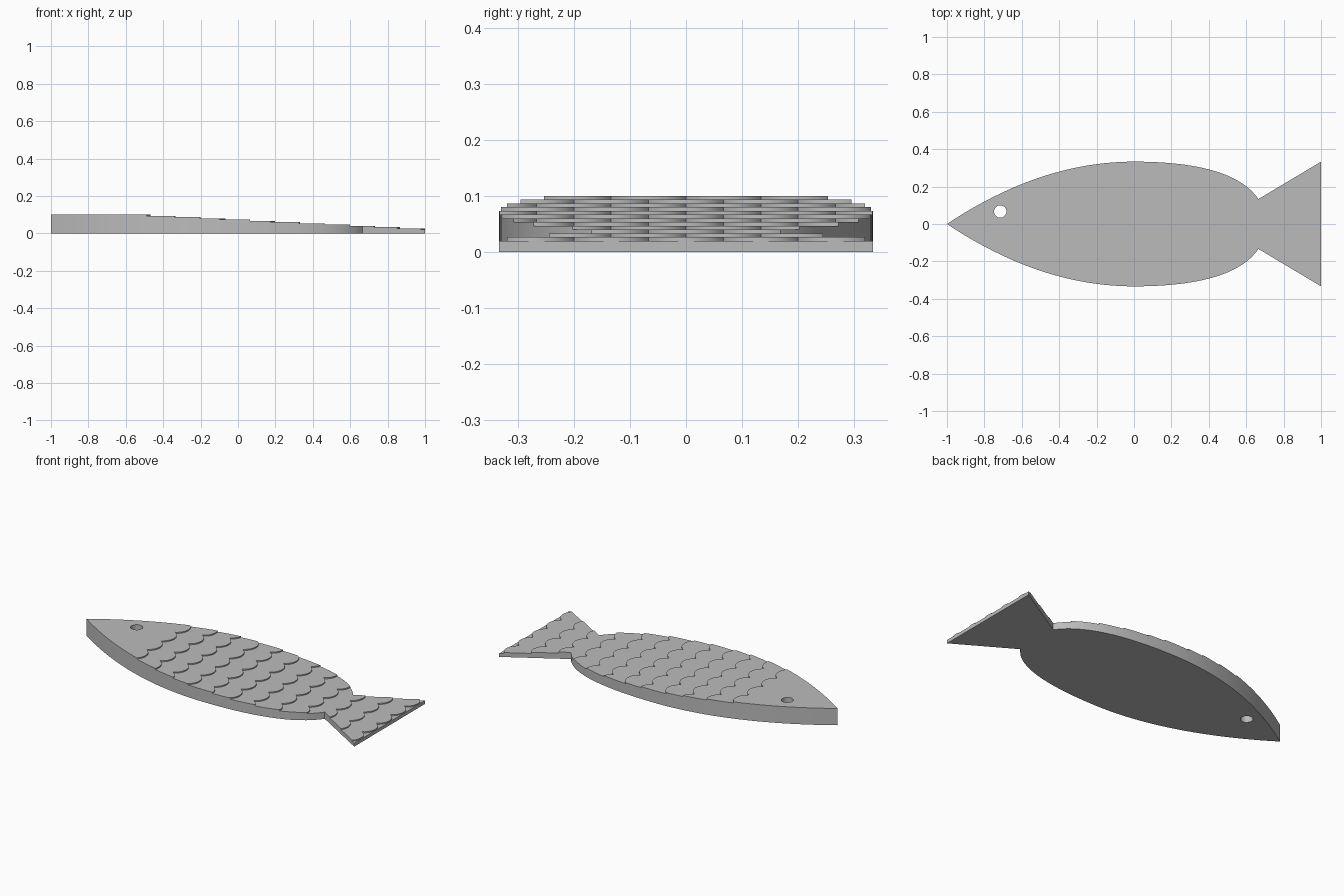
import bpy
import bmesh
import math

cube = bpy.data.objects.get("Cube")
if cube:
    bpy.data.objects.remove(cube, do_unlink=True)

UNIT = 2 / 15          # scale width and row spacing
ROWS = 12
TOP, TAIL_TOP = 0.10, 0.02
RADIUS = 0.075         # radius of each rounded scale tip

grey = bpy.data.materials.new("plain grey")
grey.use_nodes = True
grey.diffuse_color = (0.5, 0.5, 0.5, 1)
grey.node_tree.nodes["Principled BSDF"].inputs["Base Color"].default_value = (0.5, 0.5, 0.5, 1)


def add_prism(bm, points, low, high):
    """Upright prism over a flat outline."""
    bottom = [bm.verts.new((x, y, low)) for x, y in points]
    top = [bm.verts.new((x, y, high)) for x, y in points]
    bm.faces.new(bottom[::-1])
    bm.faces.new(top)
    for i in range(len(points)):
        j = (i + 1) % len(points)
        bm.faces.new((bottom[i], bottom[j], top[j], top[i]))


def make_object(name, bm):
    bmesh.ops.recalc_face_normals(bm, faces=bm.faces[:])
    mesh = bpy.data.meshes.new(name)
    bm.to_mesh(mesh)
    bm.free()
    mesh.materials.append(grey)
    obj = bpy.data.objects.new(name, mesh)
    bpy.context.scene.collection.objects.link(obj)
    return obj


def fish_outline():
    """Pointed head, curved flanks and a straight-sided tail."""
    half = []
    for i in range(1, 25):                       # nose to widest point
        x = -1 + i / 24
        half.append((x, (1 - x * x) / 3))
    for i in range(1, 21):                       # widest point to tail root
        t = i / 20
        half.append((2 * t * (1 - t) * 0.53 + t * t * 0.665, 1 / 3 - 0.2 * t * t))
    half.append((1, 1 / 3))
    return [(-1, 0)] + [(x, -y) for x, y in half] + half[::-1]


def scale_row(k):
    """Layer that ends in a scalloped row of scale tips."""
    tip = -0.468 + UNIT * k
    spread = math.asin(UNIT / 2 / RADIUS)
    shift = 0.5 if k % 2 == 0 else 0
    first = -4 if k % 2 == 0 else -3
    edge = []
    for n in range(first, 4):
        y = (n + shift) * UNIT
        for i in range(0 if n == first else 1, 13):
            a = spread * (i / 6 - 1)
            edge.append((tip - RADIUS + RADIUS * math.cos(a), y + RADIUS * math.sin(a)))
    back, side = -1.1 - 0.01 * k, 0.55 + 0.01 * k
    end = edge[0][0]
    return [(back, -side), (end, -side)] + edge + [(end, side), (back, side)]


# Stepped layers of scales over a thin base
bm = bmesh.new()
add_prism(bm, [(-1.5, -0.8), (1.3, -0.8), (1.3, 0.8), (-1.5, 0.8)], -0.3, TAIL_TOP)
for k in range(ROWS):
    add_prism(bm, scale_row(k), -0.05 - 0.01 * k, TOP - (TOP - TAIL_TOP) * k / ROWS)
fish = make_object("scaled_fish_body", bm)

# Outline and eye hole cutters
bm = bmesh.new()
add_prism(bm, fish_outline(), 0, 0.2)
outline = make_object("outline_cutter", bm)

bm = bmesh.new()
circle = [2 * math.pi * i / 32 for i in range(32)]
add_prism(bm, [(-0.715 + 0.033 * math.cos(a), 0.067 + 0.033 * math.sin(a)) for a in circle], -0.1, 0.3)
eye = make_object("eye_hole_cutter", bm)

bpy.ops.object.select_all(action='DESELECT')
bpy.context.view_layer.objects.active = fish
fish.select_set(True)
for cutter, operation in ((outline, 'INTERSECT'), (eye, 'DIFFERENCE')):
    cutter.hide_render = True
    mod = fish.modifiers.new(cutter.name, 'BOOLEAN')
    mod.operation = operation
    mod.solver = 'EXACT'
    mod.use_self = operation == 'INTERSECT'
    mod.object = cutter
    bpy.ops.object.modifier_apply(modifier=mod.name)
    bpy.data.objects.remove(cutter, do_unlink=True)

bpy.ops.object.shade_smooth_by_angle(angle=math.radians(25))
